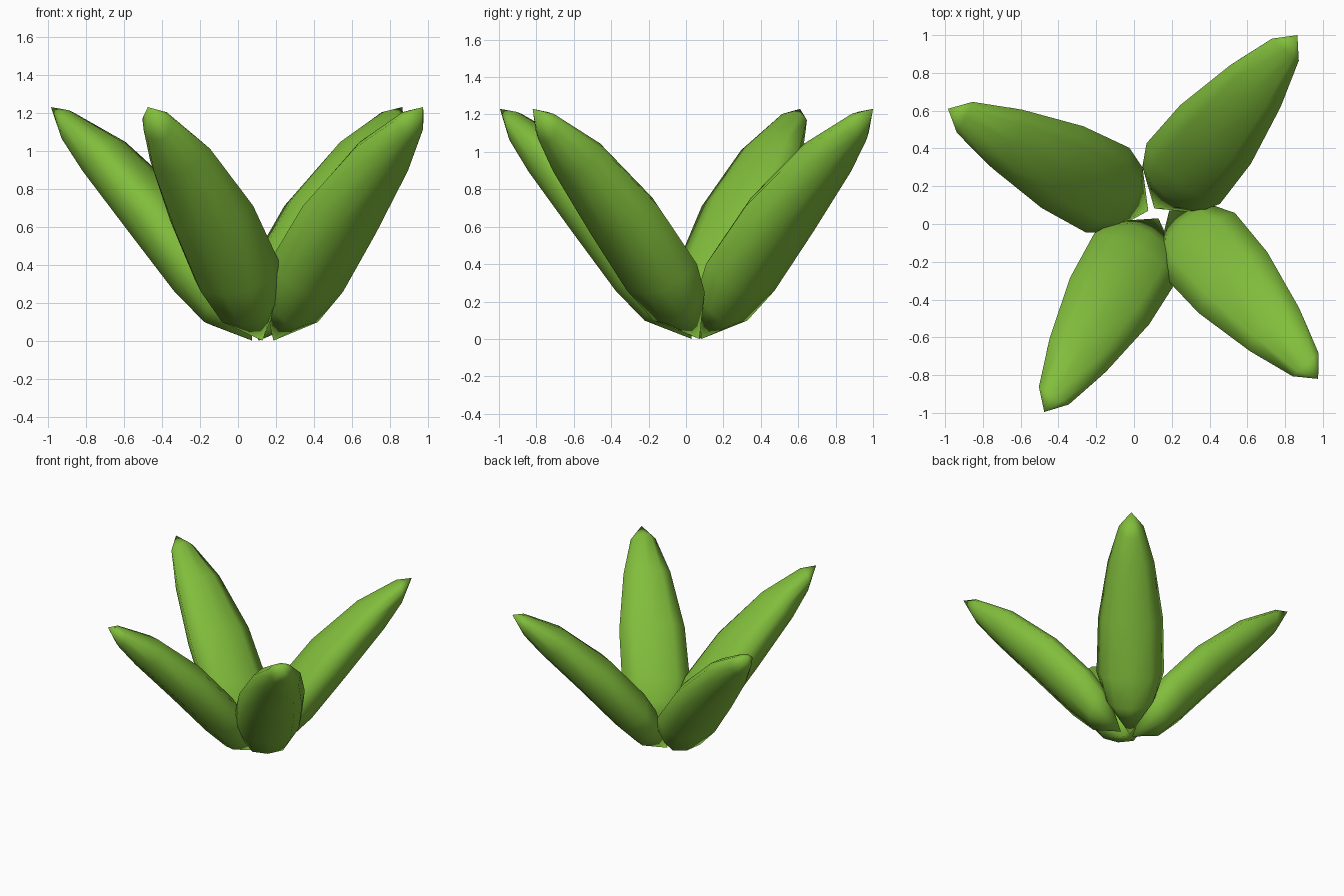
import bpy, bmesh, math
from mathutils import Vector

cube = bpy.data.objects.get("Cube")
if cube:
    bpy.data.objects.remove(cube)

green = bpy.data.materials.new("leaf_green")
green.use_nodes = True
colour = (0.22, 0.51, 0.045, 1)
green.diffuse_color = colour
green.node_tree.nodes["Principled BSDF"].inputs["Base Color"].default_value = colour

# Half cross-section: fraction of half width, fraction of underside depth
HALF = [(0, -0.4), (0.6, -0.3), (1, 0), (0.88, 0.55), (0.6, 0.95), (0, 1.06)]
SECTION = HALF + [(-w, d) for w, d in HALF[-2:0:-1]]

# Rings: distance back from the tip, height, half width, underside offset (out, down)
RINGS = [
    (0.10, 1.17, 0.092, 0.01, 0.11),
    (0.352, 1.01, 0.174, 0.12, 0.12),
    (0.681, 0.71, 0.243, 0.15, 0.15),
    (0.95, 0.40, 0.252, 0.15, 0.15),
    (1.06, 0.25, 0.19, 0.10, 0.16),
]
TIP = (0, 1.23)
BASE = (1.19, 0.0)


def make_leaf(name, tip_x, tip_y, degrees):
    """Loft a thick, pointed leaf from its tip back to its rounded base."""
    a = math.radians(degrees)
    out = Vector((math.cos(a), math.sin(a), 0))
    side = Vector((-out.y, out.x, 0))
    origin = Vector((tip_x, tip_y, 0))

    def place(back, height, across=0):
        return origin - out * back + side * across + Vector((0, 0, height))

    bm = bmesh.new()
    loops = [[bm.verts.new(place(back - d * o, z - d * down, w * half))
              for w, d in SECTION]
             for back, z, half, o, down in RINGS]
    n = len(SECTION)
    for low, high in zip(loops, loops[1:]):
        for i in range(n):
            j = (i + 1) % n
            bm.faces.new((low[i], low[j], high[j], high[i]))
    # Close the pointed tip and the base
    for loop, point in ((loops[0], TIP), (loops[-1], BASE)):
        pole = bm.verts.new(place(*point))
        for i in range(n):
            bm.faces.new((loop[i], loop[(i + 1) % n], pole))
    bmesh.ops.recalc_face_normals(bm, faces=bm.faces)
    mesh = bpy.data.meshes.new(name)
    bm.to_mesh(mesh)
    bm.free()
    mesh.materials.append(green)
    mesh.shade_smooth()
    leaf = bpy.data.objects.new(name, mesh)
    bpy.context.collection.objects.link(leaf)


# Four leaves spreading from one base
make_leaf("front_right_leaf", -0.475, -0.995, -120.5)
make_leaf("back_right_leaf", -0.985, 0.61, 153)
make_leaf("back_left_leaf", 0.865, 1.0, 50.5)
make_leaf("front_left_leaf", 0.975, -0.82, -48.5)
